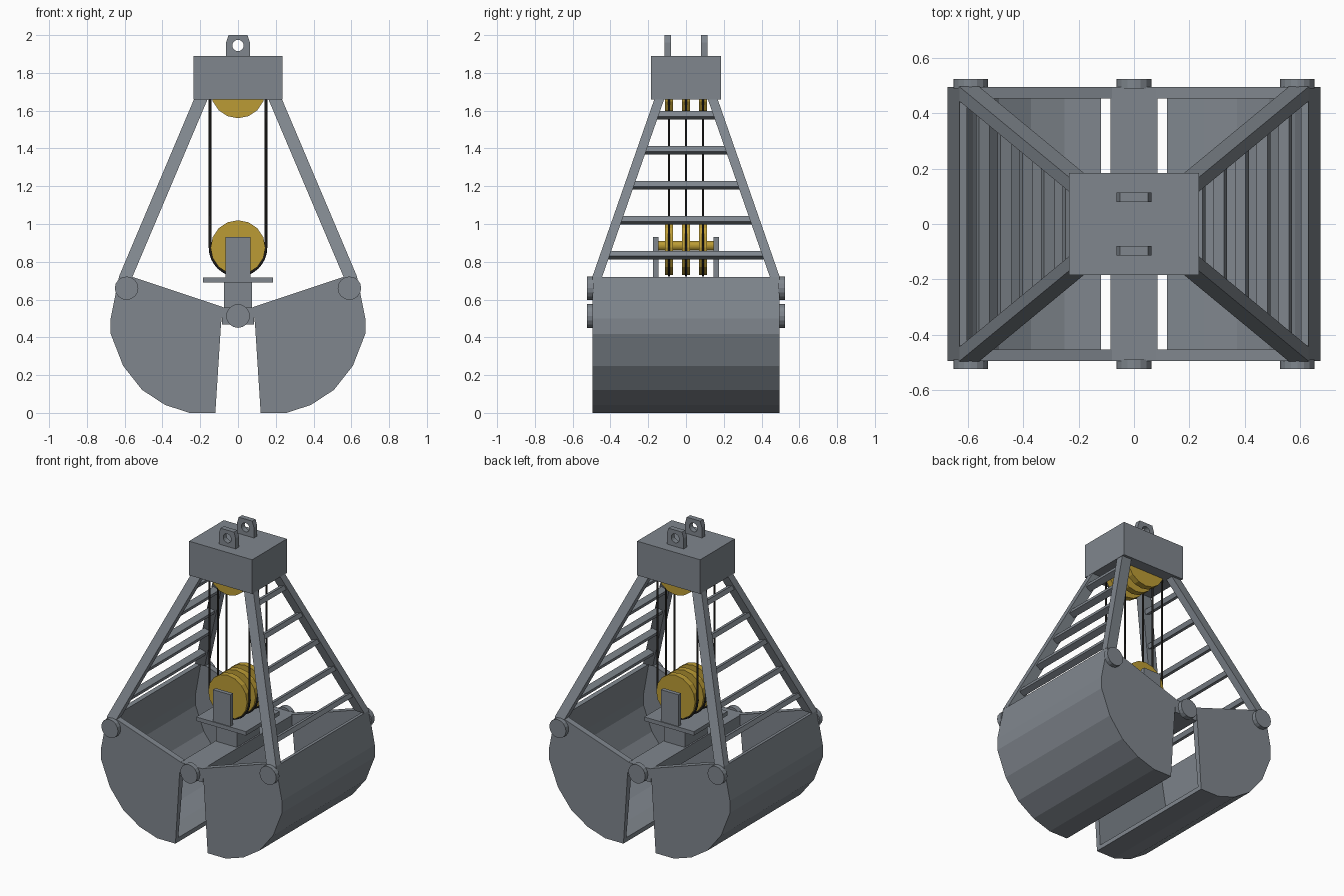
import bpy, bmesh, math
from mathutils import Vector, Matrix

if "Cube" in bpy.data.objects:
    bpy.data.objects.remove(bpy.data.objects["Cube"], do_unlink=True)


def material(name, rgb):
    m = bpy.data.materials.new(name)
    m.use_nodes = True
    m.diffuse_color = (*rgb, 1)
    node = next(n for n in m.node_tree.nodes if n.type == "BSDF_PRINCIPLED")
    node.inputs["Base Color"].default_value = (*rgb, 1)
    return m


steel = material("steel grey", (0.215, 0.24, 0.27))
yellow = material("sheave yellow", (0.50, 0.33, 0.035))
black = material("rope black", (0.012, 0.011, 0.01))


def finish(name, bm, mat):
    bmesh.ops.recalc_face_normals(bm, faces=bm.faces)
    me = bpy.data.meshes.new(name)
    bm.to_mesh(me)
    bm.free()
    me.materials.append(mat)
    ob = bpy.data.objects.new(name, me)
    bpy.context.collection.objects.link(ob)
    return ob


def box(name, center, size, mat=steel):
    bm = bmesh.new()
    bmesh.ops.create_cube(bm, size=1)
    bmesh.ops.scale(bm, vec=size, verts=bm.verts)
    bmesh.ops.translate(bm, vec=center, verts=bm.verts)
    return finish(name, bm, mat)


def disc(name, center, radius, width, sides=16, mat=steel):
    # cylinder lying along y
    bm = bmesh.new()
    bmesh.ops.create_cone(bm, cap_ends=True, segments=sides, radius1=radius,
                          radius2=radius, depth=width,
                          matrix=Matrix.Translation(center) @ Matrix.Rotation(math.pi / 2, 4, "X"))
    return finish(name, bm, mat)


def extrude_profile(points, y0, y1):
    # closed prism from an x-z outline; returns the mesh and its side faces
    bm = bmesh.new()
    a = [bm.verts.new((x, y0, z)) for x, z in points]
    b = [bm.verts.new((x, y1, z)) for x, z in points]
    bm.faces.new(a)
    bm.faces.new(b[::-1])
    n = len(points)
    sides = [bm.faces.new((a[i], a[(i + 1) % n], b[(i + 1) % n], b[i])) for i in range(n)]
    bmesh.ops.recalc_face_normals(bm, faces=bm.faces)
    return bm, sides


# Head block and its lifting lugs
box("head_block", (0, 0, 1.775), (0.47, 0.37, 0.23))
for side, y in (("front", -0.097), ("back", 0.097)):
    outline = [(-0.063, 1.885), (0.063, 1.885), (0.063, 1.96), (0.05, 2.0),
               (-0.05, 2.0), (-0.063, 1.96)]
    bm, _ = extrude_profile(outline, y - 0.0175, y + 0.0175)
    lug = finish(side + "_lug", bm, steel)
    cutter = disc(side + "_lug_hole_cutter", (0, y, 1.945), 0.03, 0.1)
    cutter.hide_render = True
    cutter.hide_viewport = True
    cut = lug.modifiers.new("hole", "BOOLEAN")
    cut.object = cutter
    cut.solver = "EXACT"

# Sheaves, axles and hoisting ropes
LOW, HIGH, R = 0.875, 1.705, 0.145
for z, label in ((LOW, "lower"), (HIGH, "upper")):
    disc(label + "_axle", (0, 0, z + 0.01), 0.025, 0.3, mat=yellow)
    for i, y in enumerate((-0.09, 0, 0.09)):
        disc(f"{label}_sheave_{i}", (0, y, z), R, 0.04, mat=yellow)

for i, y in enumerate((-0.09, 0, 0.09)):
    cu = bpy.data.curves.new(f"rope_{i}", "CURVE")
    cu.dimensions = "3D"
    cu.bevel_depth = 0.007
    cu.bevel_resolution = 1
    cu.use_fill_caps = True
    path = [(-R - 0.003, HIGH)]
    for k in range(17):
        t = math.pi + math.pi * k / 16
        path.append(((R + 0.003) * math.cos(t), LOW + (R + 0.003) * math.sin(t)))
    path.append((R + 0.003, HIGH))
    sp = cu.splines.new("POLY")
    sp.points.add(len(path) - 1)
    for p, (x, z) in zip(sp.points, path):
        p.co = (x, y, z, 1)
    cu.materials.append(black)
    bpy.context.collection.objects.link(bpy.data.objects.new(f"rope_{i}", cu))

# Lower block: cheeks, plate, post and hinge beam
for side, s in (("front", -1), ("back", 1)):
    box(side + "_cheek", (0, s * 0.16, 0.82), (0.13, 0.028, 0.22))
box("lower_plate", (0, 0, 0.703), (0.37, 0.36, 0.027))
box("lower_post", (0, 0, 0.62), (0.15, 0.24, 0.15))
box("hinge_beam", (0, 0, 0.513), (0.17, 0.99, 0.09))


def beam(name, p, q, normal, across, depth):
    # box between horizontal end cuts: across in y, depth along normal
    p, q, n = Vector(p), Vector(q), Vector(normal)
    bm = bmesh.new()
    rings = []
    for c in (p, q):
        rings.append([bm.verts.new(c + n * (a * depth / 2) + Vector((0, b * across / 2, 0)))
                      for a, b in ((-1, -1), (1, -1), (1, 1), (-1, 1))])
    bm.faces.new(rings[0])
    bm.faces.new(rings[1])
    for i in range(4):
        j = (i + 1) % 4
        bm.faces.new((rings[0][i], rings[0][j], rings[1][j], rings[1][i]))
    return finish(name, bm, steel)


def arm_point(t):
    return Vector((0.595 - 0.4 * t, 0.47 - 0.33 * t, 0.72 + 0.945 * t))


shell_outline = [(0.08, 0.56), (0.56, 0.72), (0.63, 0.72), (0.674, 0.5), (0.674, 0.418),
                 (0.608, 0.249), (0.508, 0.122), (0.386, 0.042), (0.256, 0), (0.12, 0),
                 (0.09, 0.47)]
slope = Vector((-0.4, 0, 0.945)).normalized()

for side, s in (("left", 1), ("right", -1)):
    # Open scoop shell
    bm, faces = extrude_profile([(s * x, z) for x, z in shell_outline], -0.495, 0.495)
    bmesh.ops.delete(bm, geom=[faces[0], faces[1], faces[-2], faces[-1]], context="FACES")
    shell = finish(side + "_scoop", bm, steel)
    sol = shell.modifiers.new("thickness", "SOLIDIFY")
    sol.thickness = 0.042
    sol.offset = -1

    # Sloping arms
    for end, e in (("front", -1), ("back", 1)):
        flip = Vector((s, e, 1))
        beam(f"{side}_{end}_arm", arm_point(0) * flip, arm_point(1.03) * flip,
             (s, 0, 0), 0.052, 0.072)
        disc(f"{side}_{end}_arm_pin", (s * 0.59, e * 0.507, 0.66), 0.062, 0.035)

    # Rungs tilted with the arms
    out = Vector((slope.z, 0, -slope.x))
    for k in range(5):
        c = arm_point((0.115 + 0.185 * k) / 0.945)
        bm = bmesh.new()
        bmesh.ops.create_cube(bm, size=1)
        for v in bm.verts:
            a, b, d = v.co
            pos = Vector((c.x, 0, c.z)) + out * (a * 0.042) + slope * (d * 0.03)
            v.co = (s * pos.x, b * 2 * c.y, pos.z)
        finish(f"{side}_rung_{k}", bm, steel)

# Hinge pin caps
for end, e in (("front", -1), ("back", 1)):
    disc(end + "_hinge_pin", (0, e * 0.507, 0.513), 0.063, 0.035)
